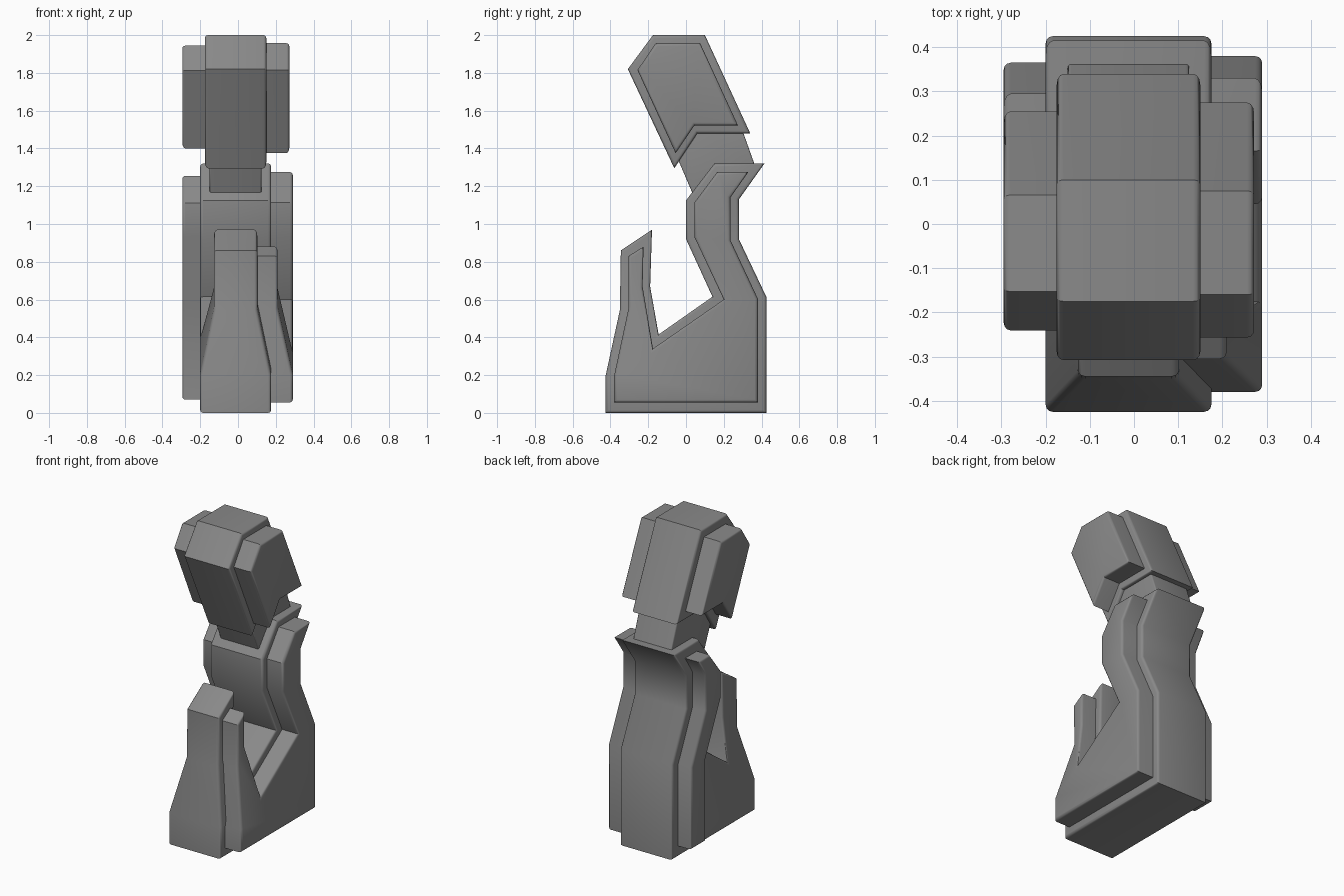
import bpy, bmesh, math

if "Cube" in bpy.data.objects:
    bpy.data.objects.remove(bpy.data.objects["Cube"])

grey = bpy.data.materials.new("dark_grey")
grey.diffuse_color = (.25, .25, .25, 1)
grey.use_nodes = True
grey.node_tree.nodes["Principled BSDF"].inputs["Base Color"].default_value = grey.diffuse_color


def prism(name, pts, x0, x1, caps=None, narrow=(), taper=0.0, bevel=0.016, sides=(0, 1)):
    """Extrude a (y, z) profile along x; 'narrow' points are pulled inward by 'taper'."""
    n = len(pts)
    caps = caps or [tuple(range(n))]
    bm = bmesh.new()
    rows = []
    for x, s in ((x0, 1), (x1, -1)):
        rows.append([bm.verts.new((x + (s * taper if i in narrow else 0), y, z))
                     for i, (y, z) in enumerate(pts)])
    for row in rows:
        for c in caps:
            bm.faces.new([row[i] for i in c])
    rim = []
    for i in range(n):
        j = (i + 1) % n
        bm.faces.new((rows[0][i], rows[0][j], rows[1][j], rows[1][i]))
        for s in sides:
            rim.append(bm.edges.get((rows[s][i], rows[s][j])))
    bmesh.ops.recalc_face_normals(bm, faces=bm.faces)
    # round only the rims of the two side faces
    bmesh.ops.bevel(bm, geom=rim, offset=bevel, segments=3, profile=0.5,
                    affect='EDGES', clamp_overlap=False)
    bmesh.ops.recalc_face_normals(bm, faces=bm.faces)
    me = bpy.data.meshes.new(name)
    bm.to_mesh(me)
    bm.free()
    me.materials.append(grey)
    ob = bpy.data.objects.new(name, me)
    bpy.context.collection.objects.link(ob)
    bpy.ops.object.select_all(action='DESELECT')
    bpy.context.view_layer.objects.active = ob
    ob.select_set(True)
    bpy.ops.object.shade_smooth_by_angle(angle=math.radians(35))
    return ob


# body: base block, leaning torso and front prong
body = [(-.425, 0), (.425, 0), (.425, .615), (.28, .92), (.28, 1.13), (.415, 1.32),
        (.15, 1.32), (0, 1.125), (0, .92), (.14, .615), (-.145, .415), (-.19, .67),
        (-.18, .97), (-.345, .86), (-.35, .545), (-.425, .2)]
caps = [(0, 1, 2, 9, 10, 15), (2, 3, 4, 5, 6, 7, 8, 9), (10, 11, 14, 15), (11, 12, 13, 14)]
prong = (11, 12, 13, 14)
prism("body_core", body, -.2, .175, caps, prong, .073)

# raised panel on the right side, following the whole body outline
right = [(-.38, .055), (.38, .055), (.38, .605), (.235, .915), (.235, 1.14), (.33, 1.275),
         (.165, 1.275), (.045, 1.115), (.045, .93), (.2, .6), (-.175, .34), (-.23, .67),
         (-.225, .88), (-.305, .83), (-.305, .55), (-.38, .2)]
prism("body_right_panel", right, -.1, .29, caps, prong, .08, sides=(1,))

# raised strip on the left side, running down the back only
left = [(.215, .07), (.365, .07), (.365, .6), (.22, .91), (.22, 1.14), (.295, 1.255),
        (.175, 1.255), (.06, 1.11), (.06, .935), (.215, .6)]
prism("body_left_panel", left, -.295, 0, sides=(0,))

# neck joining torso and head
prism("neck", [(-.05, 1.36), (.04, 1.15), (.18, 1.1), (.365, 1.31), (.29, 1.52), (0, 1.55)],
      -.15, .125, bevel=.008)

# head with a raised panel on each side
head = [(-.175, 2), (.1, 2), (.34, 1.48), (.06, 1.48), (-.062, 1.295), (-.308, 1.82)]
prism("head_core", head, -.175, .15)
head_r = [(-.16, 1.957), (.075, 1.957), (.275, 1.522), (.045, 1.522), (-.055, 1.375), (-.257, 1.815)]
prism("head_right_panel", head_r, 0, .272, sides=(1,))
head_l = [(-.153, 1.944), (.066, 1.944), (.255, 1.536), (.038, 1.536), (-.053, 1.4), (-.241, 1.813)]
prism("head_left_panel", head_l, -.295, 0, sides=(0,))
